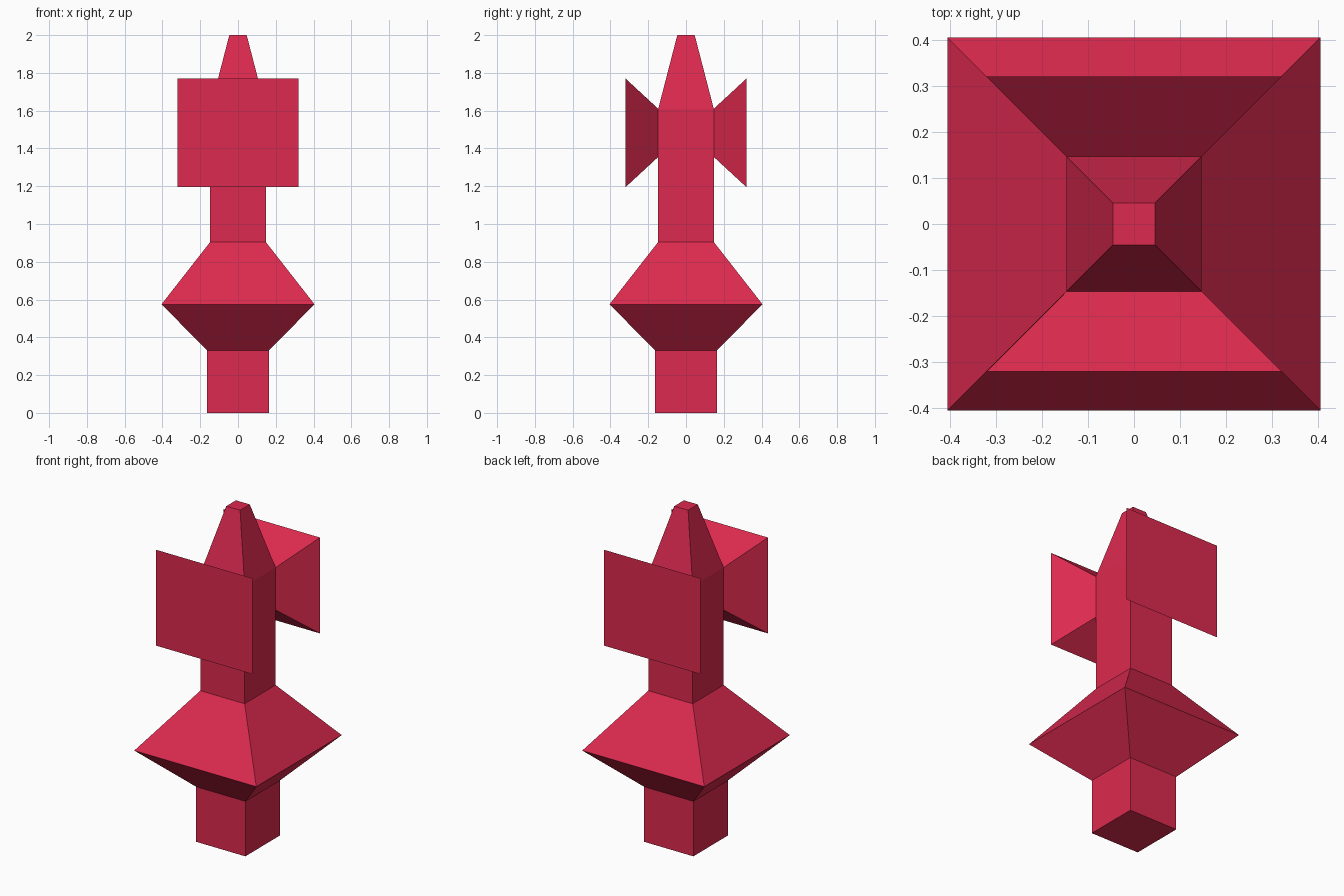
import bpy, bmesh

if "Cube" in bpy.data.objects:
    bpy.data.objects.remove(bpy.data.objects["Cube"])

# (height, half width) of each square ring, bottom to top
RINGS = [(0, 0.163), (0.33, 0.163), (0.575, 0.405), (0.905, 0.147),
         (1.355, 0.147), (1.61, 0.147), (2.0, 0.046)]
WING_SEGMENT = 4                      # ring span the two wings grow from
WING_Y, WING_X = 0.32, 0.32           # outer plate position and half width
WING_LOW, WING_HIGH = 1.195, 1.77     # outer plate heights

bm = bmesh.new()

# Square stacked body: base, double-tapered collar, shaft and tip
loops = [[bm.verts.new((sx * h, sy * h, z))
          for sx, sy in ((-1, -1), (1, -1), (1, 1), (-1, 1))] for z, h in RINGS]
bm.faces.new(loops[0][::-1])
bm.faces.new(loops[-1])
wing_faces = []
for i, (low, high) in enumerate(zip(loops, loops[1:])):
    for k in range(4):
        n = (k + 1) % 4
        face = bm.faces.new((low[k], low[n], high[n], high[k]))
        if i == WING_SEGMENT and k in (0, 2):
            wing_faces.append(face)

# Flared front and back wings, extruded from the shaft
mid = (RINGS[WING_SEGMENT][0] + RINGS[WING_SEGMENT + 1][0]) / 2
for face in wing_faces:
    plate = bmesh.ops.extrude_discrete_faces(bm, faces=[face])["faces"][0]
    for v in plate.verts:
        v.co.x = WING_X if v.co.x > 0 else -WING_X
        v.co.y = WING_Y if v.co.y > 0 else -WING_Y
        v.co.z = WING_HIGH if v.co.z > mid else WING_LOW

bmesh.ops.recalc_face_normals(bm, faces=bm.faces)
mesh = bpy.data.meshes.new("winged_pillar")
bm.to_mesh(mesh)
bm.free()

# Red material
red = bpy.data.materials.new("red")
red.diffuse_color = (0.72, 0.023, 0.077, 1)
red.use_nodes = True
red.node_tree.nodes["Principled BSDF"].inputs["Base Color"].default_value = red.diffuse_color
mesh.materials.append(red)
bpy.context.collection.objects.link(bpy.data.objects.new("winged_pillar", mesh))
